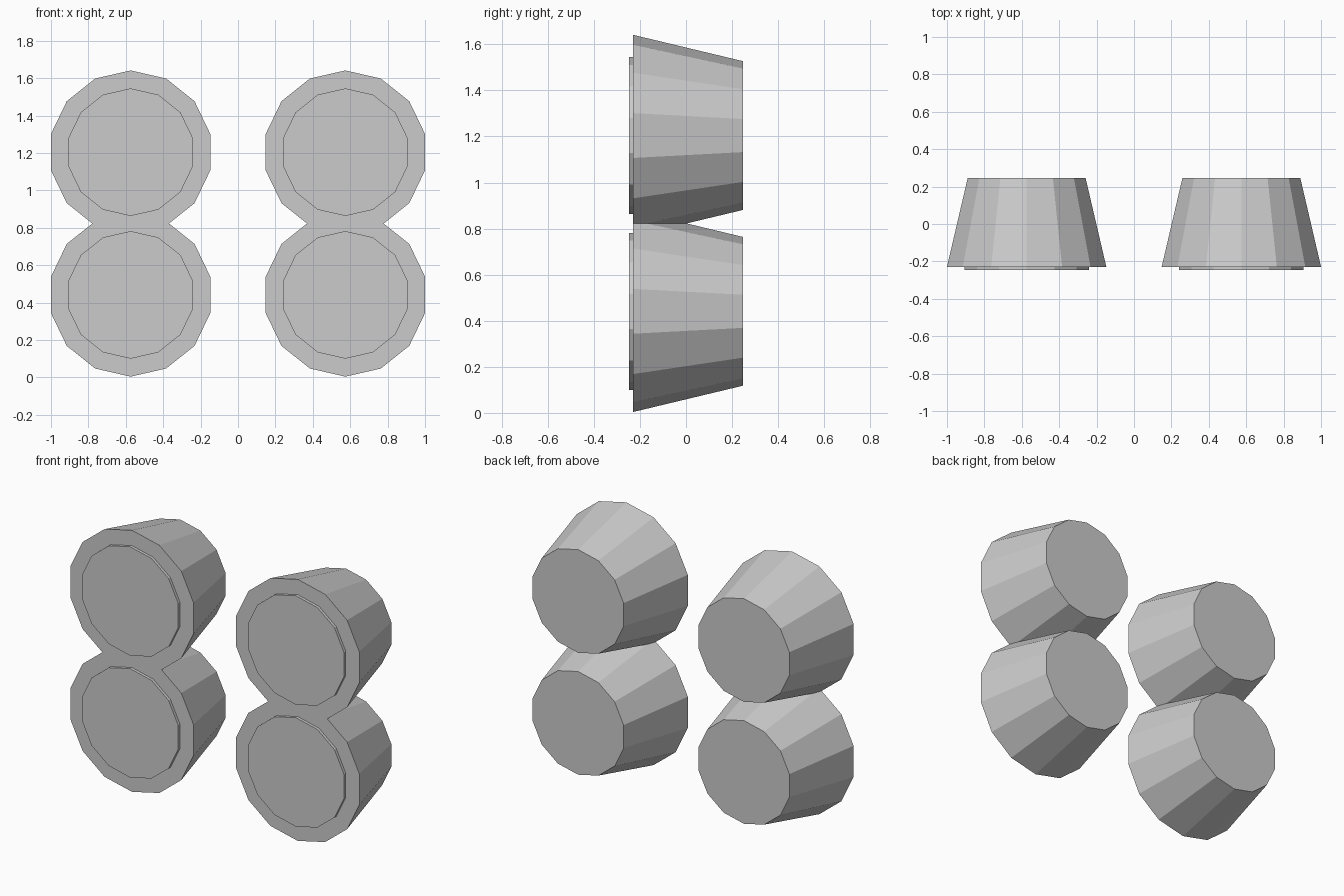
import bpy
import bmesh
from math import sin, cos, pi

default_cube = bpy.data.objects.get("Cube")
if default_cube:
    bpy.data.objects.remove(default_cube, do_unlink=True)

SIDES = 14
COLUMN_X = 0.574
ROWS = {"lower": 0.441, "upper": 1.204}

grey = bpy.data.materials.new("light_grey")
grey.use_nodes = True
grey.diffuse_color = (0.6, 0.6, 0.6, 1)
grey.node_tree.nodes["Principled BSDF"].inputs["Base Color"].default_value = (0.6, 0.6, 0.6, 1)


def frustum(name, x, z, front, back):
    """Closed faceted drum along y; front and back are (y, radius)."""
    bm = bmesh.new()
    rings = []
    for y, radius in (front, back):
        ring = []
        for i in range(SIDES):
            angle = 2 * pi * i / SIDES
            ring.append(bm.verts.new((radius * sin(angle), y, radius * cos(angle))))
        rings.append(ring)
        bm.faces.new(ring)
    for i in range(SIDES):
        j = (i + 1) % SIDES
        bm.faces.new((rings[0][i], rings[0][j], rings[1][j], rings[1][i]))
    bmesh.ops.recalc_face_normals(bm, faces=bm.faces)
    mesh = bpy.data.meshes.new(name)
    bm.to_mesh(mesh)
    bm.free()
    mesh.materials.append(grey)
    obj = bpy.data.objects.new(name, mesh)
    obj.location = (x, 0, z)
    bpy.context.collection.objects.link(obj)


# Two stacked lamps on each side: tapered housing plus a thin raised lens
for side, x in (("left", COLUMN_X), ("right", -COLUMN_X)):
    for row, z in ROWS.items():
        frustum(f"{row}_{side}_housing", x, z, (-0.229, 0.437), (0.247, 0.323))
        frustum(f"{row}_{side}_lens", x, z, (-0.247, 0.341), (-0.2, 0.341))
